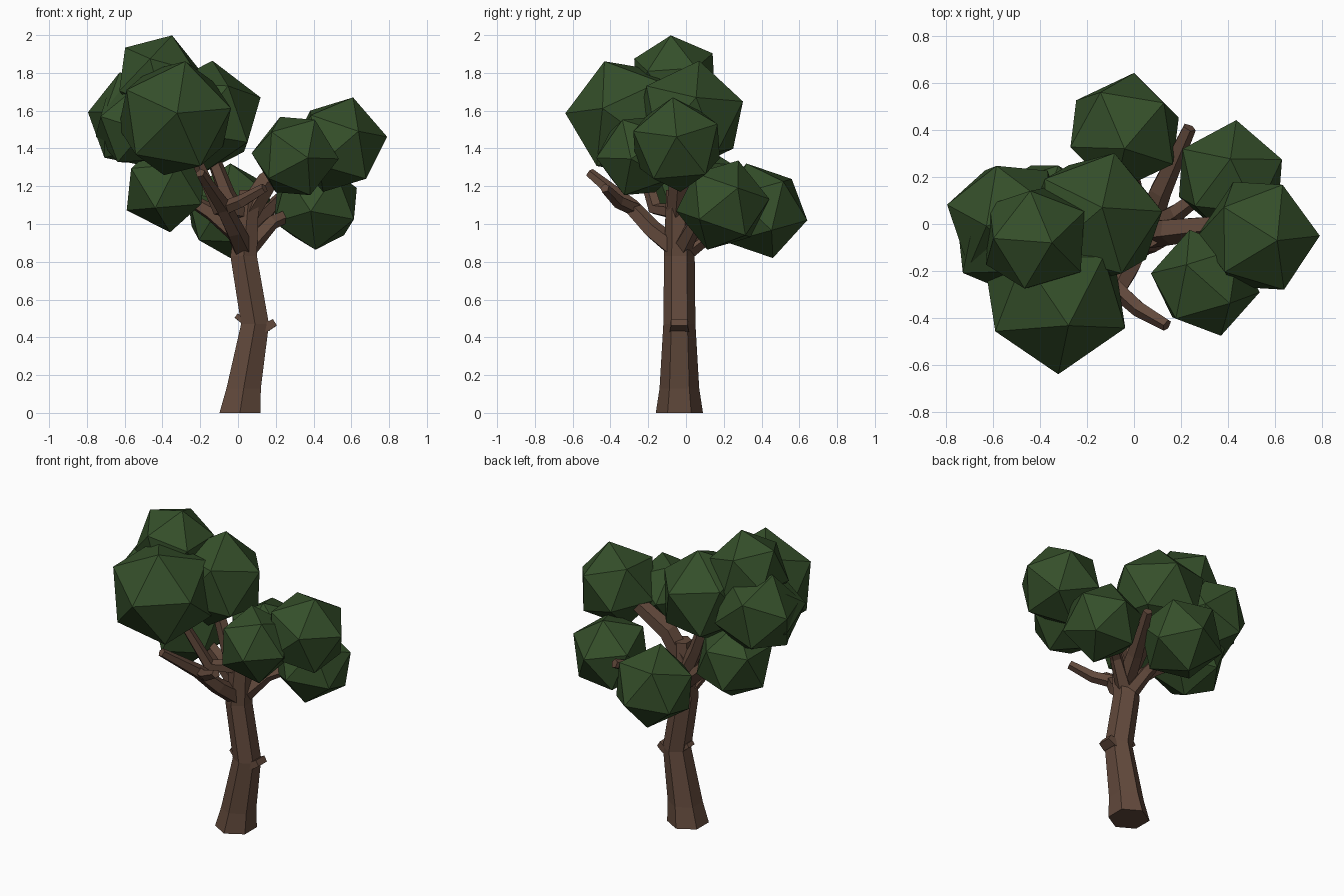
import bpy, bmesh, math
from mathutils import Vector, Matrix

if "Cube" in bpy.data.objects:
    bpy.data.objects.remove(bpy.data.objects["Cube"])


def material(name, rgb):
    m = bpy.data.materials.new(name)
    m.diffuse_color = (*rgb, 1)
    m.use_nodes = True
    m.node_tree.nodes["Principled BSDF"].inputs["Base Color"].default_value = m.diffuse_color
    return m


BARK = material("bark", (0.12, 0.066, 0.044))
LEAF = material("leaf", (0.035, 0.078, 0.023))


def add_object(name, bm, mat):
    bmesh.ops.recalc_face_normals(bm, faces=bm.faces)
    me = bpy.data.meshes.new(name)
    bm.to_mesh(me)
    bm.free()
    me.materials.append(mat)
    ob = bpy.data.objects.new(name, me)
    bpy.context.collection.objects.link(ob)
    return ob


def limb(name, path, sides=5, level=False, wide=1.0):
    """Tapered faceted tube through (x, y, z, radius) points."""
    bm = bmesh.new()
    pts = [Vector(p[:3]) for p in path]
    phase = math.pi / 4 if sides == 4 else 0
    rings = []
    for i, p in enumerate(pts):
        t = (pts[min(i + 1, len(pts) - 1)] - pts[max(i - 1, 0)]).normalized()
        if level:
            t = Vector((0, 0, 1))
        u = Vector((0, 1, 0)) if level else t.cross(Vector((0.02, 0.01, 1))).normalized()
        v = t.cross(u)
        ring = []
        for k in range(sides):
            a = 2 * math.pi * k / sides + phase
            ring.append(bm.verts.new(p + path[i][3] * (u * math.cos(a) * wide + v * math.sin(a))))
        rings.append(ring)
    for r0, r1 in zip(rings, rings[1:]):
        for k in range(sides):
            n = (k + 1) % sides
            bm.faces.new((r0[k], r0[n], r1[n], r1[k]))
    bm.faces.new(rings[0])
    bm.faces.new(rings[-1])
    return add_object(name, bm, BARK)


def frame(a, b):
    a = Vector(a).normalized()
    b = Vector(b)
    b = (b - a * a.dot(b)).normalized()
    return Matrix((b, a.cross(b), a)).transposed()


def leaf_clump(name, centre, r, a, b):
    """Icosahedron with one corner toward a and a neighbouring corner toward b."""
    bm = bmesh.new()
    bmesh.ops.create_icosphere(bm, subdivisions=1, radius=r)
    bm.verts.ensure_lookup_table()
    top = max(bm.verts, key=lambda v: v.co.z)
    near = top.link_edges[0].other_vert(top)
    rot = frame(a, b) @ frame(top.co, near.co).transposed()
    bm.transform(Matrix.Translation(centre) @ rot.to_4x4())
    return add_object(name, bm, LEAF)


# Trunk
limb("trunk", [(0.01, -0.035, 0, 0.125), (0.03, -0.035, 0.13, 0.105),
               (0.09, -0.035, 0.47, 0.085), (0.03, -0.035, 0.83, 0.081),
               (0.06, -0.045, 1.18, 0.06)], sides=6, level=True)

# Branches
limb("front_branch", [(0.03, -0.04, 0.86, 0.06), (-0.02, -0.18, 0.97, 0.052),
                      (-0.08, -0.29, 1.09, 0.045), (-0.2, -0.51, 1.27, 0.027)])
limb("front_twig", [(-0.08, -0.27, 1.08, 0.04), (0.02, -0.36, 1.12, 0.036), (0.14, -0.43, 1.19, 0.027)])
limb("upper_left_branch", [(0.04, -0.03, 0.96, 0.06), (-0.06, -0.02, 1.16, 0.045), (-0.16, 0, 1.42, 0.035)])
limb("front_left_branch", [(0.05, -0.04, 1.06, 0.045), (-0.1, -0.16, 1.08, 0.04), (-0.22, -0.24, 1.34, 0.03)])
limb("left_branch", [(0.02, -0.03, 0.92, 0.05), (-0.14, 0, 1.06, 0.045), (-0.32, 0.04, 1.17, 0.03)])
limb("right_branch", [(0.05, -0.04, 1.06, 0.065), (0.15, -0.03, 1.22, 0.06), (0.42, -0.0, 1.40, 0.045)])
limb("lower_right_branch", [(0.04, -0.03, 0.86, 0.055), (0.18, 0.05, 1.01, 0.04), (0.34, 0.17, 1.08, 0.03)])
limb("back_right_branch", [(0.05, -0.02, 0.92, 0.06), (0.11, 0.14, 1.02, 0.05), (0.235, 0.41, 1.15, 0.03)])
limb("back_branch", [(0.03, -0.03, 0.83, 0.05), (0.0, 0.13, 0.95, 0.04), (-0.03, 0.3, 1.04, 0.03)])

# Broken stubs on the trunk
limb("right_stub", [(0.1, -0.035, 0.44, 0.036), (0.155, -0.035, 0.455, 0.032), (0.195, -0.035, 0.48, 0.028)],
     sides=4, wide=2.2)
limb("left_stub", [(0.07, -0.035, 0.47, 0.03), (0.02, -0.035, 0.495, 0.024), (-0.01, -0.035, 0.515, 0.019)],
     sides=4, wide=2.2)

# Leaf clumps: name, centre, radius, corner direction, neighbour direction
for args in (
    ("front_leaves", (-0.335, -0.31, 1.56), 0.33, (0.04, -1, 0.08), (0.17, -0.4, 0.9)),
    ("middle_leaves", (-0.165, 0.02, 1.565), 0.305, (0.03, 0.05, 0.3), (0.29, 0.03, 0.08)),
    ("top_leaves", (-0.42, -0.06, 1.765), 0.245, (0.07, -0.02, 0.23), (-0.2, 0, 0.17)),
    ("left_leaves", (-0.535, 0.02, 1.55), 0.27, (-0.25, 0.06, 0.04), (-0.18, 0, 0.23)),
    ("inner_left_leaves", (-0.53, -0.06, 1.53), 0.25, (-0.2, -0.15, 0.04), (-0.1, -0.1, -0.25)),
    ("right_leaves", (0.53, -0.05, 1.42), 0.263, (0.25, 0, 0.04), (0.04, -0.02, 0.24)),
    ("front_right_leaves", (0.303, -0.25, 1.36), 0.235, (0.228, -0.04, -0.015), (0.07, -0.225, -0.01)),
    ("back_right_leaves", (0.41, 0.195, 1.10), 0.25, (0, -0.08, -0.23), (0.18, 0.16, -0.14)),
    ("back_leaves", (-0.04, 0.39, 1.07), 0.26, (0, 0.07, -0.25), (0.04, 0.25, -0.04)),
    ("lower_left_leaves", (-0.38, 0.04, 1.2), 0.245, (0.02, 0, -0.24), (-0.23, 0, -0.09)),
):
    leaf_clump(*args)
